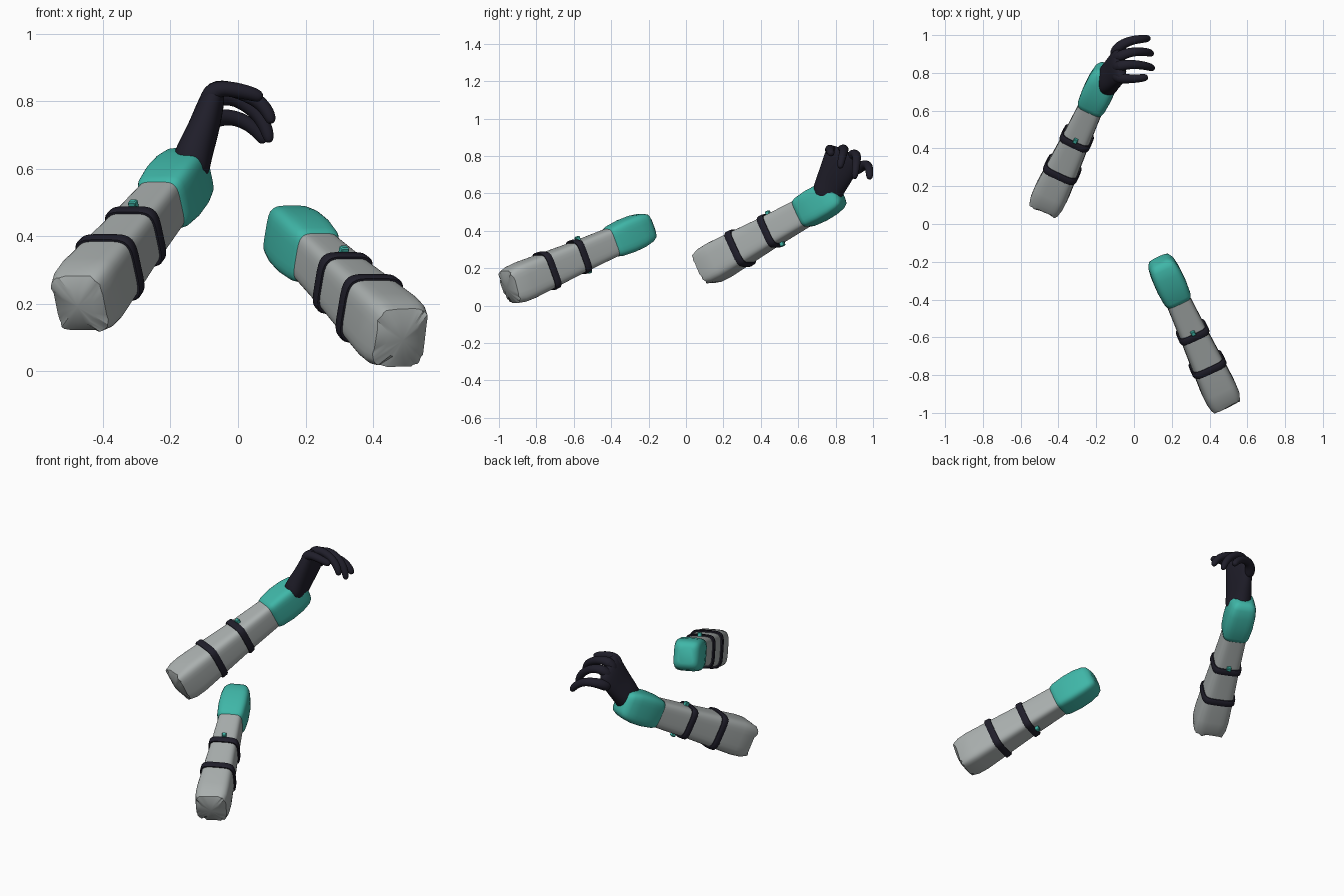
import bpy, bmesh, math, random
from mathutils import Vector as V

if "Cube" in bpy.data.objects:
    bpy.data.objects.remove(bpy.data.objects["Cube"])

random.seed(4)


def material(name, rgb):
    m = bpy.data.materials.new(name)
    m.diffuse_color = (*rgb, 1)
    m.use_nodes = True
    m.node_tree.nodes["Principled BSDF"].inputs["Base Color"].default_value = m.diffuse_color
    return m


GREY = material("grey cloth", (0.40, 0.43, 0.425))
TEAL = material("teal", (0.05, 0.47, 0.39))
DARK = material("dark leather", (0.014, 0.013, 0.023))


def ring(c, a, b, ra, rb, power=2.0, count=32):
    """Rounded-square (or elliptical) loop around c in the plane of a and b."""
    pts = []
    for i in range(count):
        t = 2 * math.pi * (i + 0.5) / count
        x, y = math.cos(t), math.sin(t)
        pts.append(c + a * ra * math.copysign(abs(x) ** (2 / power), x)
                   + b * rb * math.copysign(abs(y) ** (2 / power), y))
    return pts


def loft(name, rings, mat, subsurf=0, angle=40, closed=False, tip=None):
    bm = bmesh.new()
    loops = [[bm.verts.new(p) for p in r] for r in rings]
    n = len(loops[0])
    pairs = list(zip(loops, loops[1:])) + ([(loops[-1], loops[0])] if closed else [])
    for r, s in pairs:
        for i in range(n):
            j = (i + 1) % n
            bm.faces.new((r[i], r[j], s[j], s[i]))
    if not closed:
        if tip:
            v = bm.verts.new(tip)
            for i in range(n):
                bm.faces.new((loops[0][i], loops[0][(i + 1) % n], v))
        else:
            bm.faces.new(loops[0])
        bm.faces.new(loops[-1])
    bmesh.ops.recalc_face_normals(bm, faces=bm.faces)
    me = bpy.data.meshes.new(name)
    bm.to_mesh(me)
    bm.free()
    ob = bpy.data.objects.new(name, me)
    bpy.context.collection.objects.link(ob)
    me.materials.append(mat)
    if subsurf:
        ob.modifiers.new("smooth", 'SUBSURF').levels = subsurf
        ob.modifiers["smooth"].render_levels = subsurf
    bpy.ops.object.select_all(action='DESELECT')
    bpy.context.view_layer.objects.active = ob
    ob.select_set(True)
    bpy.ops.object.shade_smooth_by_angle(angle=math.radians(angle))
    return ob


# (distance along arm, half width, half height)
SLEEVE = [(-0.008, .083, .091), (.03, .092, .101), (.09, .094, .103), (.22, .087, .096),
          (.43, .075, .084), (.68, .064, .076)]
CUFF = [(.63, .060, .070), (.638, .070, .080), (.66, .077, .086), (.73, .082, .092),
        (.80, .080, .090), (.85, .073, .081), (.875, .060, .068), (.886, .040, .046)]


def half_size(t):
    for (t0, w0, h0), (t1, w1, h1) in zip(SLEEVE, SLEEVE[1:]):
        if t <= t1:
            f = (t - t0) / (t1 - t0)
            return w0 + f * (w1 - w0), h0 + f * (h1 - h0)


def build_arm(side, start, direction):
    d = V(direction).normalized()
    s = d.cross(V((0, 0, 1))).normalized()
    u = s.cross(d)
    start = V(start)

    def section(t, w, h, power=4.5):
        return ring(start + d * t, s, u, w, h, power)

    # sleeve with a ragged shoulder edge and a shallow domed end
    rings = [section(*k) for k in SLEEVE]
    rings[0] = [p + d * random.uniform(-.008, .010) for p in rings[0]]
    rings.insert(0, section(-.022, .05, .055, 3))
    loft(side + "_sleeve", rings, GREY, angle=35, tip=start - d * .027)

    # wrist cuff
    loft(side + "_cuff", [section(*k) for k in CUFF], TEAL, angle=60)

    # two straps
    for n, t in enumerate((.23, .433)):
        prof = [(-.019, -.01), (-.019, .006), (-.013, .010), (.013, .010), (.019, .006), (.019, -.01)]
        rs = []
        for dt, off in prof:
            w, h = half_size(t + dt)
            rs.append(section(t + dt, w + off, h + off))
        loft(f"{side}_strap_{n + 1}", rs, DARK, closed=True)

    # buckles above and below the strap nearest the cuff
    w, h = half_size(.458)
    for label, k in (("top", 1), ("bottom", -1)):
        c = start + d * .460
        rs = [ring(c + u * k * (h + o), s, d, r, r, 8, 8)
              for o, r in ((-.006, .012), (.018, .012), (.022, .009))]
        loft(f"{side}_buckle_{label}", rs, TEAL, angle=30)


build_arm("left", (-.465, .105, .203), (.42 * .891, .906 * .891, .454))
build_arm("right", (.478, -.937, .102), (-.418 * .932, .908 * .932, .37))

# gloved palm: (centre, half thickness, half width)
across = V((-.1, .9, -.43)).normalized()
up = V((.07, .1, .25)).normalized()
thick = up.cross(across).normalized()
PALM = [((-.15, .735, .56), .062, .080), ((-.138, .765, .63), .060, .085),
        ((-.108, .80, .70), .050, .096), ((-.088, .828, .765), .044, .103),
        ((-.074, .842, .81), .036, .098), ((-.066, .848, .832), .020, .070)]
loft("palm", [ring(V(c), thick, across, a, b, 2.4, 12) for c, a, b in PALM],
     DARK, subsurf=2, angle=60)

# gloved fingers bending over and down
FINGERS = {
    "index_finger": [(-.10, .785, .77), (-.075, .772, .838), (-.03, .768, .838), (.02, .770, .828),
                     (.055, .775, .818), (.072, .777, .808)],
    "middle_finger": [(-.10, .82, .77), (-.075, .84, .845), (-.01, .847, .836), (.06, .838, .805),
                      (.092, .828, .765), (.101, .823, .732)],
    "ring_finger": [(-.10, .86, .75), (-.075, .893, .815), (-.005, .914, .812), (.06, .912, .765),
                    (.087, .905, .715), (.094, .90, .675)],
    "little_finger": [(-.11, .885, .71), (-.085, .94, .748), (-.02, .972, .757), (.035, .979, .733),
                      (.068, .982, .70), (.08, .982, .675)],
}
for name, path in FINGERS.items():
    pts = [V(p) for p in path]
    radii = [.034, .033, .026, .024, .022, .015]
    rings = []
    for i, p in enumerate(pts):
        tan = (pts[min(i + 1, 5)] - pts[max(i - 1, 0)]).normalized()
        a = tan.cross(V((0, 1, 0))).normalized()
        rings.append(ring(p, a, tan.cross(a), radii[i], radii[i], 2, 8))
    loft(name, rings, DARK, subsurf=2, angle=60)
